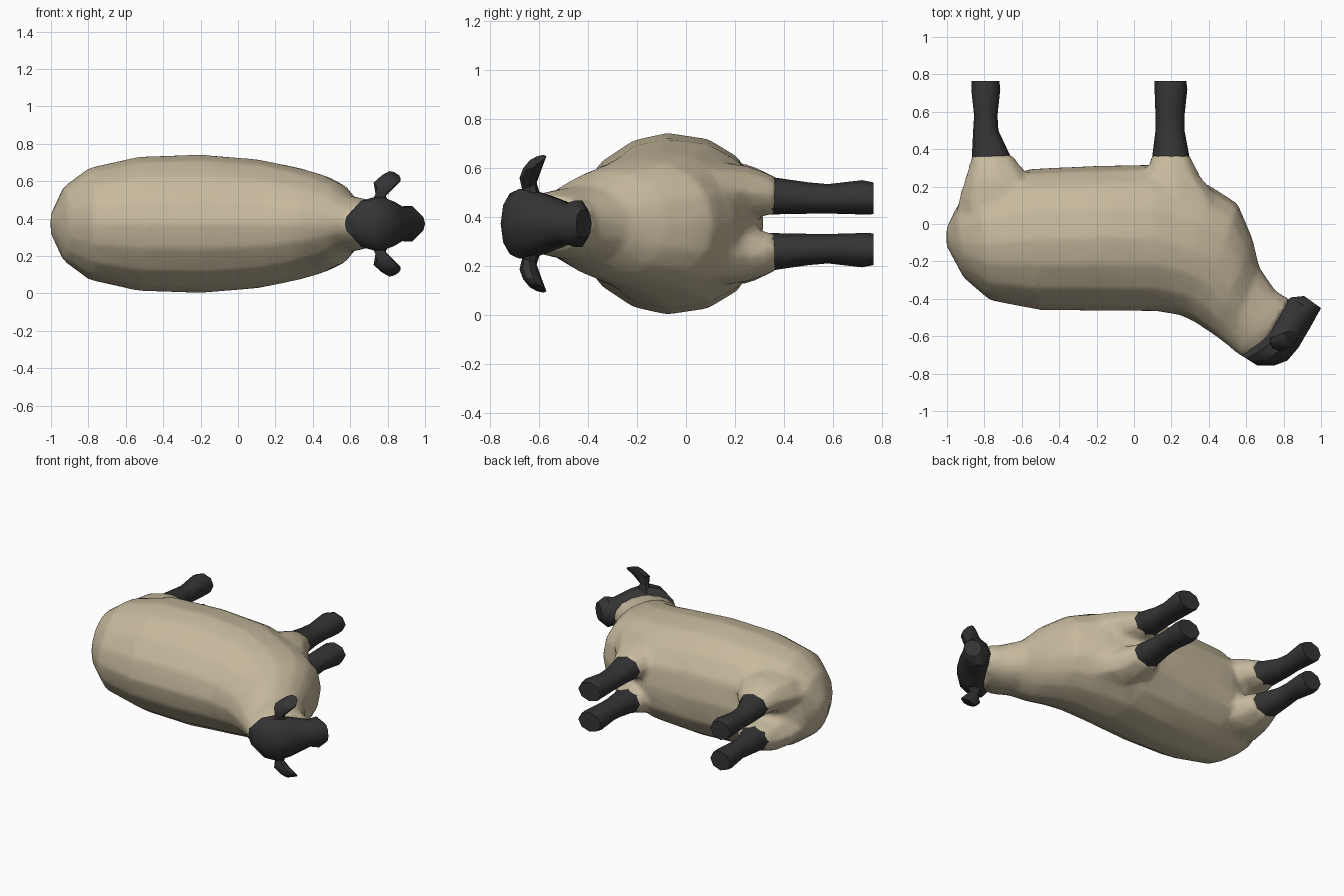
import bpy, bmesh, math
from mathutils import Vector

if "Cube" in bpy.data.objects:
    bpy.data.objects.remove(bpy.data.objects["Cube"])

MID = 0.372  # height of the animal's symmetry plane


def material(name, rgb):
    m = bpy.data.materials.new(name)
    m.diffuse_color = (*rgb, 1)
    m.use_nodes = True
    m.node_tree.nodes["Principled BSDF"].inputs["Base Color"].default_value = m.diffuse_color
    return m


wool = material("wool_tan", (0.57, 0.49, 0.34))
dark = material("dark_skin", (0.035, 0.035, 0.037))


def power(x, e):
    return math.copysign(abs(x) ** e, x)


def loft(name, rings, mat, n, angle=60, fullness=(1, 1)):
    """Skin over rings, each (end a, end b, half-width vector).
    fullness: roundness exponents for the halves toward a and b."""
    bm = bmesh.new()
    loops = []
    for a, b, v in rings:
        a, b, v = Vector(a), Vector(b), Vector(v)
        c, u = (a + b) / 2, (b - a) / 2
        loop = []
        for i in range(n):
            t = 2 * math.pi * i / n
            e = fullness[math.cos(t) > 0]
            loop.append(bm.verts.new(c + u * power(math.cos(t), e) + v * power(math.sin(t), e)))
        loops.append(loop)
    for p, q in zip(loops, loops[1:]):
        for i in range(n):
            j = (i + 1) % n
            bm.faces.new((p[i], p[j], q[j], q[i]))
    bm.faces.new(loops[0])
    bm.faces.new(loops[-1])
    bmesh.ops.recalc_face_normals(bm, faces=bm.faces)
    me = bpy.data.meshes.new(name)
    bm.to_mesh(me)
    bm.free()
    ob = bpy.data.objects.new(name, me)
    bpy.context.collection.objects.link(ob)
    me.materials.append(mat)
    bpy.ops.object.select_all(action='DESELECT')
    ob.select_set(True)
    bpy.context.view_layer.objects.active = ob
    bpy.ops.object.shade_smooth_by_angle(angle=math.radians(angle))
    return ob


def flat_rings(rows):
    """Rows of (xa, ya, xb, yb, half width) centred on the symmetry plane."""
    return [((xa, ya, MID), (xb, yb, MID), (0, 0, w)) for xa, ya, xb, yb, w in rows]


# Woolly body, from rump to neck
body = loft("body", flat_rings([
    (-1.002, -0.12, -1.002, -0.02, 0.05),
    (-0.91, -0.29, -0.95, 0.09, 0.20),
    (-0.77, -0.41, -0.82, 0.20, 0.30),
    (-0.50, -0.462, -0.56, 0.295, 0.36),
    (-0.20, -0.465, -0.20, 0.312, 0.371),
    (0.12, -0.468, 0.10, 0.318, 0.345),
    (0.25, -0.49, 0.40, 0.21, 0.30),
    (0.33, -0.53, 0.555, 0.11, 0.265),
    (0.42, -0.59, 0.635, -0.08, 0.22),
    (0.50, -0.65, 0.67, -0.23, 0.155),
    (0.57, -0.71, 0.76, -0.36, 0.135),
    (0.65, -0.72, 0.835, -0.40, 0.115)]), wool, 16, 60, (1.08, 0.88))

# Head, from crown to muzzle
loft("head", flat_rings([
    (0.66, -0.757, 0.57, -0.70, 0.06),
    (0.75, -0.757, 0.61, -0.65, 0.13),
    (0.82, -0.73, 0.68, -0.59, 0.15),
    (0.88, -0.66, 0.75, -0.51, 0.125),
    (0.95, -0.54, 0.80, -0.42, 0.085),
    (0.98, -0.485, 0.84, -0.392, 0.10),
    (1.00, -0.45, 0.91, -0.385, 0.06)]), dark, 10, 40)

# Upper wool and bare lower part of each leg: (y, x min, x max, z offset, half width)
wool_rows = {
    "rear": [(-0.04, -0.96, -0.42, 0.10, 0.12), (0.12, -0.945, -0.47, 0.12, 0.14),
             (0.25, -0.905, -0.56, 0.135, 0.112), (0.37, -0.868, -0.645, 0.115, 0.078)],
    "front": [(-0.04, 0.00, 0.50, 0.10, 0.12), (0.13, 0.03, 0.46, 0.12, 0.135),
              (0.25, 0.06, 0.36, 0.13, 0.11), (0.37, 0.09, 0.30, 0.115, 0.078)]}
leg_rows = {
    "rear": [(0.34, -0.868, -0.65, 0.115, 0.077), (0.50, -0.86, -0.725, 0.105, 0.064),
             (0.58, -0.855, -0.73, 0.102, 0.06), (0.72, -0.87, -0.715, 0.108, 0.07),
             (0.765, -0.87, -0.72, 0.104, 0.065)],
    "front": [(0.34, 0.095, 0.30, 0.115, 0.077), (0.50, 0.115, 0.27, 0.105, 0.064),
              (0.58, 0.115, 0.27, 0.102, 0.06), (0.72, 0.11, 0.285, 0.108, 0.07),
              (0.765, 0.11, 0.28, 0.104, 0.065)]}

thighs = []
for side, s in (("left", 1), ("right", -1)):
    for part, table, mat in (("thigh", wool_rows, wool), ("leg", leg_rows, dark)):
        for end, rows in table.items():
            ob = loft(f"{end}_{part}_{side}",
                      [((x0, y, MID + s * z), (x1, y, MID + s * z), (0, 0, w))
                       for y, x0, x1, z, w in rows], mat, 8)
            if part == "thigh":
                thighs.append(ob)

    # Ear: narrow root spreading to a leaf-shaped blade
    loft(f"ear_{side}",
         [((xa, y, MID + s * za), (xb, y, MID + s * zb), (0, hy, s * hy * 0.4))
          for xa, za, xb, zb, y, hy in [
              (0.70, 0.09, 0.82, 0.08, -0.63, 0.04),
              (0.735, 0.16, 0.79, 0.15, -0.64, 0.03),
              (0.725, 0.22, 0.83, 0.19, -0.635, 0.045),
              (0.77, 0.26, 0.87, 0.23, -0.62, 0.045),
              (0.80, 0.275, 0.87, 0.245, -0.61, 0.04)]], dark, 8, 40)

# Fuse thighs into the body and blend the creases
bpy.ops.object.select_all(action='DESELECT')
for ob in thighs + [body]:
    ob.select_set(True)
bpy.context.view_layer.objects.active = body
bpy.ops.object.join()
body.modifiers.clear()
fuse = body.modifiers.new("fuse", 'REMESH')
fuse.mode, fuse.voxel_size, fuse.use_smooth_shade = 'VOXEL', 0.02, True
soft = body.modifiers.new("soften", 'SMOOTH')
soft.factor, soft.iterations = 0.5, 4
body.modifiers.new("reduce", 'DECIMATE').ratio = 0.15
